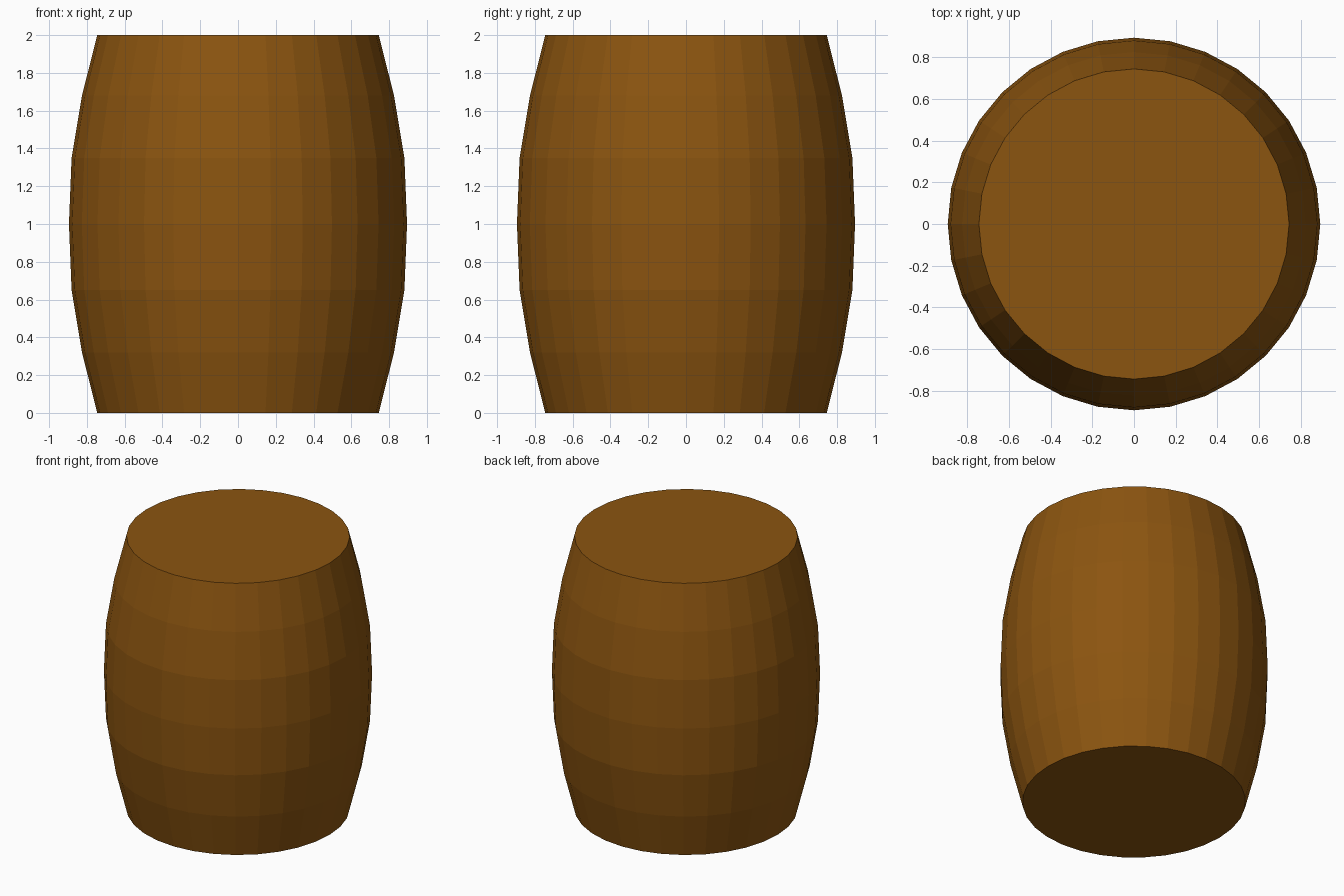
import bpy, bmesh
from math import cos, sin, tau

if "Cube" in bpy.data.objects:
    bpy.data.objects.remove(bpy.data.objects["Cube"])

SIDES = 32
# Bulging stave profile: (radius, height), mirrored about mid height
lower = [(0.745, 0.0), (0.826, 0.32), (0.881, 0.65)]
profile = lower + [(0.895, 1.0)] + [(r, 2.0 - z) for r, z in reversed(lower)]

bm = bmesh.new()
rings = [[bm.verts.new((r * cos(tau * i / SIDES), r * sin(tau * i / SIDES), z))
          for i in range(SIDES)] for r, z in profile]

# Faceted barrel wall
for a, b in zip(rings, rings[1:]):
    for i in range(SIDES):
        j = (i + 1) % SIDES
        bm.faces.new((a[i], a[j], b[j], b[i]))

# Flat bottom and lid
bm.faces.new(rings[0][::-1])
bm.faces.new(rings[-1])

mesh = bpy.data.meshes.new("barrel")
bm.to_mesh(mesh)
bm.free()
barrel = bpy.data.objects.new("barrel", mesh)
bpy.context.collection.objects.link(barrel)

# Brown wood
wood = bpy.data.materials.new("brown_wood")
wood.diffuse_color = (0.26, 0.09, 0.005, 1.0)
wood.use_nodes = True
wood.node_tree.nodes["Principled BSDF"].inputs["Base Color"].default_value = wood.diffuse_color
mesh.materials.append(wood)
